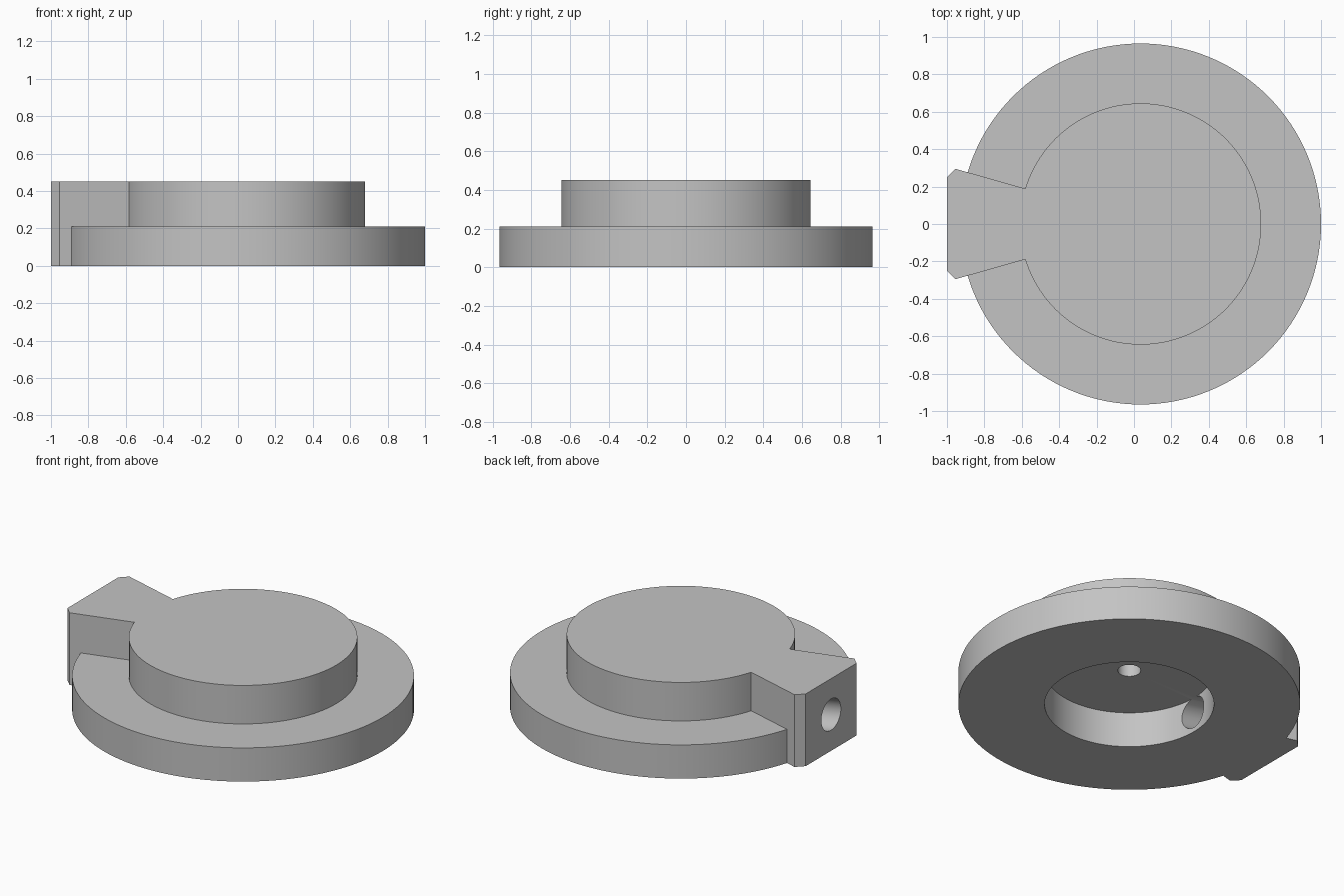
import bpy, bmesh, math
from mathutils import Vector, Matrix

if "Cube" in bpy.data.objects:
    bpy.data.objects.remove(bpy.data.objects["Cube"], do_unlink=True)

CENTRE_X = 0.035
HEIGHT = 0.45
SEGMENTS = 128

grey = bpy.data.materials.new("plain grey")
grey.use_nodes = True
grey.diffuse_color = (0.55, 0.55, 0.55, 1)
grey.node_tree.nodes["Principled BSDF"].inputs["Base Color"].default_value = (0.55, 0.55, 0.55, 1)


def add_object(name, bm):
    bmesh.ops.recalc_face_normals(bm, faces=bm.faces)
    mesh = bpy.data.meshes.new(name)
    bm.to_mesh(mesh)
    bm.free()
    mesh.materials.append(grey)
    obj = bpy.data.objects.new(name, mesh)
    bpy.context.collection.objects.link(obj)
    return obj


def lathe(name, profile):
    """Turn a radius/height profile around the vertical axis."""
    bm = bmesh.new()
    verts = [bm.verts.new((r, 0, z)) for r, z in profile]
    edges = [bm.edges.new(pair) for pair in zip(verts, verts[1:])]
    bmesh.ops.spin(bm, geom=verts + edges, cent=(0, 0, 0), axis=(0, 0, 1),
                   angle=math.tau, steps=SEGMENTS)
    bmesh.ops.remove_doubles(bm, verts=bm.verts, dist=1e-5)
    bmesh.ops.translate(bm, verts=bm.verts, vec=(CENTRE_X, 0, 0))
    return add_object(name, bm)


def prism(name, outline, height):
    bm = bmesh.new()
    face = bm.faces.new([bm.verts.new((x, y, 0)) for x, y in outline])
    top = bmesh.ops.extrude_face_region(bm, geom=[face])["geom"]
    bmesh.ops.translate(bm, vec=(0, 0, height),
                        verts=[v for v in top if isinstance(v, bmesh.types.BMVert)])
    return add_object(name, bm)


def rod(name, start, end, radius):
    start, end = Vector(start), Vector(end)
    axis = end - start
    turn = Vector((0, 0, 1)).rotation_difference(axis).to_matrix().to_4x4()
    bm = bmesh.new()
    bmesh.ops.create_cone(bm, cap_ends=True, segments=48, radius1=radius, radius2=radius,
                          depth=axis.length,
                          matrix=Matrix.Translation((start + end) / 2) @ turn)
    return add_object(name, bm)


def combine(target, tool, operation):
    mod = target.modifiers.new(tool.name, "BOOLEAN")
    mod.operation, mod.solver, mod.object = operation, "EXACT", tool
    bpy.context.view_layer.objects.active = target
    bpy.ops.object.modifier_apply(modifier=mod.name)
    bpy.data.objects.remove(tool, do_unlink=True)


# Stepped round body with an open cavity and a blind pilot hole underneath
body = lathe("flanged_hub", [
    (0, HEIGHT), (0.645, HEIGHT), (0.645, 0.21), (0.965, 0.21), (0.965, 0),
    (0.478, 0), (0.478, 0.22), (0.065, 0.22), (0.065, 0.37), (0, 0.37)])

# Flared side block with chamfered outer corners
half = [(-0.5, 0.166), (-0.955, 0.295), (-1, 0.25)]
block = prism("side_block", half + [(x, -y) for x, y in reversed(half)], HEIGHT)
combine(body, block, "UNION")

# Sloping bore from the block's outer face into the cavity
bore = rod("bore_cutter", (-1.1, 0, 0.244), (-0.35, 0, 0.108), 0.096)
combine(body, bore, "DIFFERENCE")

# Smooth the round walls and keep the rims sharp
bpy.ops.object.select_all(action="DESELECT")
body.select_set(True)
bpy.context.view_layer.objects.active = body
bpy.ops.object.shade_smooth_by_angle(angle=math.radians(25))
